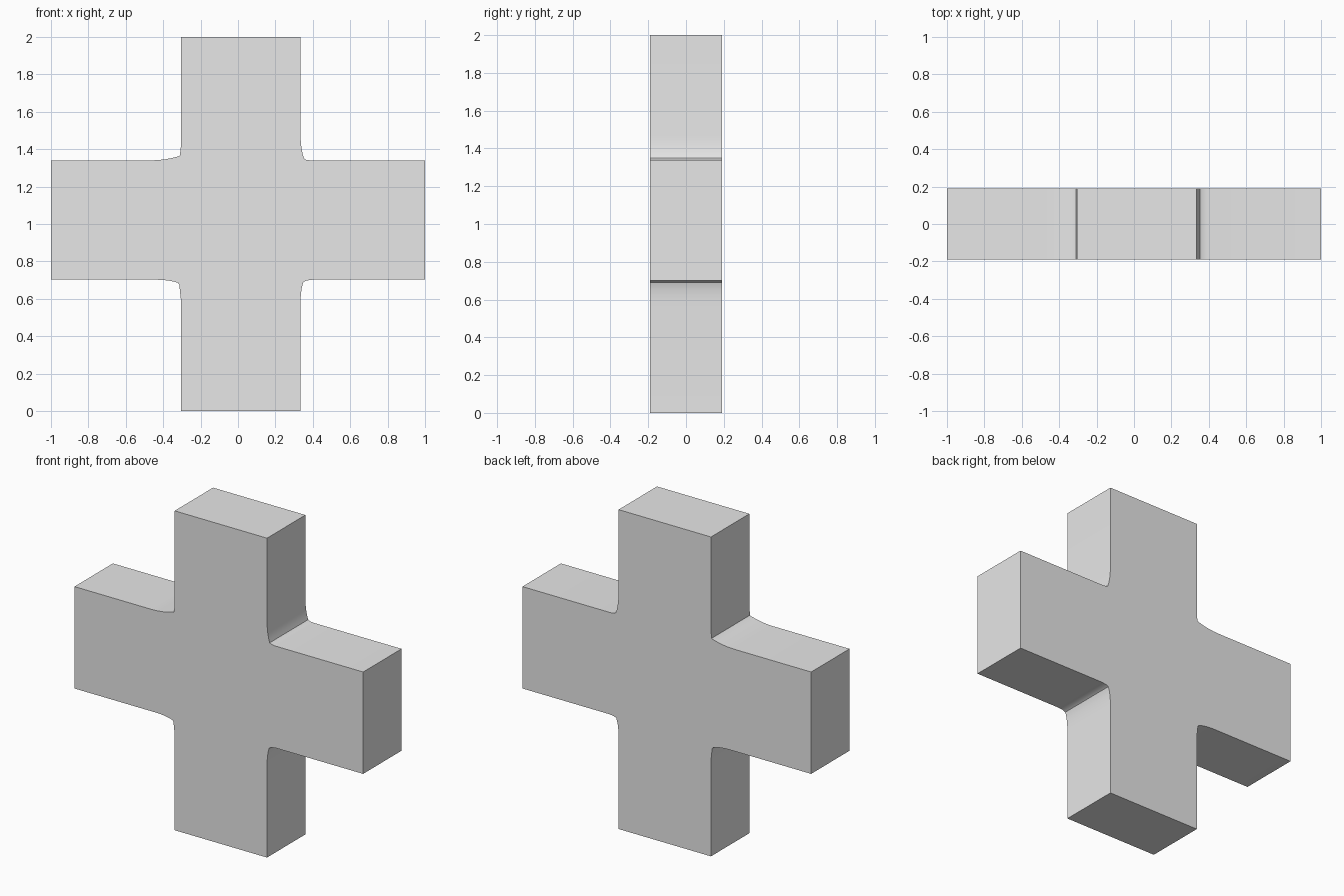
import bpy
import bmesh
import math

if "Cube" in bpy.data.objects:
    bpy.data.objects.remove(bpy.data.objects["Cube"], do_unlink=True)

HALF_DEPTH = 0.19
LEFT, RIGHT = -0.306, 0.334    # sides of the upright
LOW, HIGH = 0.702, 1.34        # underside and top of the arms

grey = bpy.data.materials.new("plain_grey")
grey.use_nodes = True
grey.diffuse_color = (0.8, 0.8, 0.8, 1)
grey.node_tree.nodes["Principled BSDF"].inputs["Base Color"].default_value = (0.8, 0.8, 0.8, 1)


def fillet(start, control, end, steps=4):
    """Quadratic curve that eases one edge into the next."""
    points = []
    for i in range(steps + 1):
        t = i / steps
        points.append(tuple((1 - t) ** 2 * a + 2 * t * (1 - t) * b + t * t * c
                            for a, b, c in zip(start, control, end)))
    return points


# Outline of the cross, anticlockwise from the foot, with uneven inner corners
outline = [(LEFT, 0), (RIGHT, 0)]
outline += fillet((RIGHT, 0.59), (0.337, 0.66), (0.35, 0.69)) + [(0.365, 0.698), (0.40, LOW)]
outline += [(1, LOW), (1, HIGH)]
outline += [(0.39, HIGH), (0.365, 1.343)] + fillet((0.353, 1.35), (0.337, 1.39), (RIGHT, 1.47))
outline += [(RIGHT, 2), (LEFT, 2)]
outline += [(LEFT, 1.41), (-0.311, 1.367)] + fillet((-0.318, 1.362), (-0.39, 1.34), (-0.47, HIGH))
outline += [(-1, HIGH), (-1, LOW)]
outline += fillet((-0.43, LOW), (-0.36, 0.70), (-0.322, 0.686)) + [(-0.314, 0.677), (LEFT, 0.60)]

# Extrude the outline through the thickness
bm = bmesh.new()
front = bm.faces.new([bm.verts.new((x, -HALF_DEPTH, z)) for x, z in outline])
extruded = bmesh.ops.extrude_face_region(bm, geom=[front], use_keep_orig=True)
back_verts = [v for v in extruded["geom"] if isinstance(v, bmesh.types.BMVert)]
bmesh.ops.translate(bm, verts=back_verts, vec=(0, 2 * HALF_DEPTH, 0))
bmesh.ops.recalc_face_normals(bm, faces=bm.faces)
mesh = bpy.data.meshes.new("cross_body")
bm.to_mesh(mesh)
bm.free()
mesh.materials.append(grey)

cross = bpy.data.objects.new("cross_body", mesh)
bpy.context.collection.objects.link(cross)
bpy.ops.object.select_all(action="DESELECT")
cross.select_set(True)
bpy.context.view_layer.objects.active = cross
bpy.ops.object.shade_smooth_by_angle(angle=math.radians(30))
